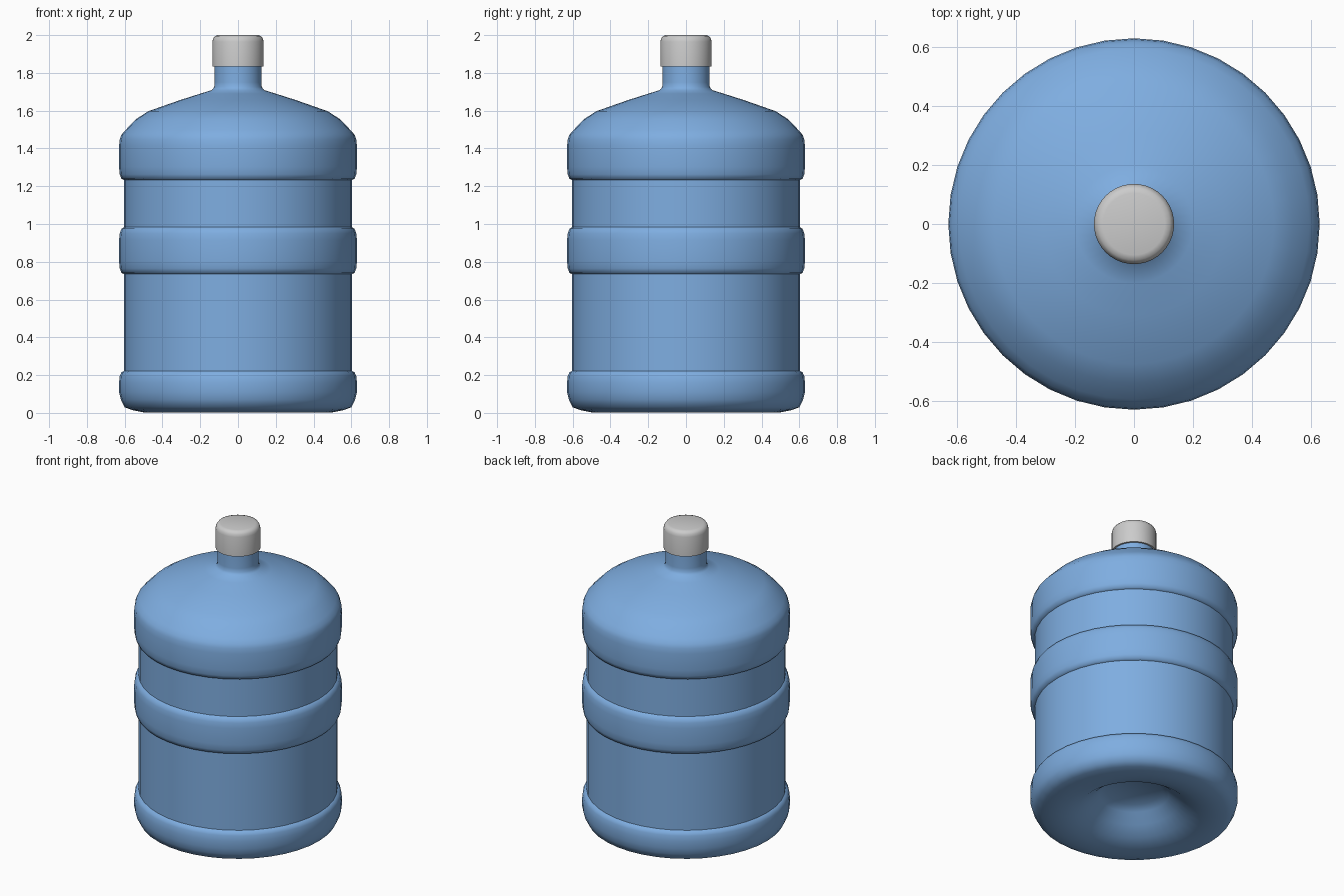
import bpy, bmesh, math

if "Cube" in bpy.data.objects:
    bpy.data.objects.remove(bpy.data.objects["Cube"])

SEGMENTS = 40


def lathe(name, profile, smooth_angle, color=None):
    """Revolve an (r, z) profile around z; end points on the axis become poles."""
    bm = bmesh.new()
    verts = [bm.verts.new((r, 0, z)) for r, z in profile]
    edges = [bm.edges.new(pair) for pair in zip(verts, verts[1:])]
    bmesh.ops.spin(bm, geom=verts + edges, cent=(0, 0, 0), axis=(0, 0, 1),
                   angle=2 * math.pi, steps=SEGMENTS, use_duplicate=False)
    bmesh.ops.remove_doubles(bm, verts=bm.verts, dist=0.0005)
    bmesh.ops.recalc_face_normals(bm, faces=bm.faces)
    mesh = bpy.data.meshes.new(name)
    bm.to_mesh(mesh)
    bm.free()
    obj = bpy.data.objects.new(name, mesh)
    bpy.context.collection.objects.link(obj)
    if color:
        mat = bpy.data.materials.new(name + "_material")
        mat.diffuse_color = color
        mat.use_nodes = True
        mat.node_tree.nodes["Principled BSDF"].inputs["Base Color"].default_value = mat.diffuse_color
        mesh.materials.append(mat)
    bpy.ops.object.select_all(action='DESELECT')
    obj.select_set(True)
    bpy.context.view_layer.objects.active = obj
    bpy.ops.object.shade_smooth_by_angle(angle=math.radians(smooth_angle))
    return obj


def band(z):
    """Raised hoop: sharp lower lip, softly rounded top."""
    return [(0.603, z), (0.617, z + 0.006), (0.626, z + 0.03), (0.63, z + 0.07),
            (0.63, z + 0.18), (0.626, z + 0.215), (0.617, z + 0.24)]


# Bottle: recessed base, three bands, domed shoulder and neck
base = [(0, 0.175), (0.17, 0.17), (0.21, 0.14), (0.27, 0.085), (0.34, 0.035),
        (0.42, 0.008), (0.5, 0.003), (0.56, 0.015), (0.6, 0.03), (0.62, 0.07),
        (0.63, 0.11), (0.63, 0.16), (0.626, 0.195), (0.617, 0.215), (0.603, 0.222)]
shoulder = [(0.595, 1.498), (0.54, 1.555), (0.475, 1.597), (0.31, 1.655),
            (0.2, 1.69), (0.138, 1.709), (0.126, 1.725)]
neck = [(0.124, 1.75), (0.124, 1.86), (0, 1.86)]
profile = base + band(0.735) + [(0.603, 0.983)] + band(1.233) + shoulder + neck
lathe("bottle", profile, 60, (0.21, 0.42, 0.75, 1))

# Screw cap with rounded top edge
cap = [(0, 1.835), (0.136, 1.835), (0.136, 1.965), (0.132, 1.982),
       (0.122, 1.995), (0.105, 2.0), (0, 2.0)]
lathe("cap", cap, 40)
